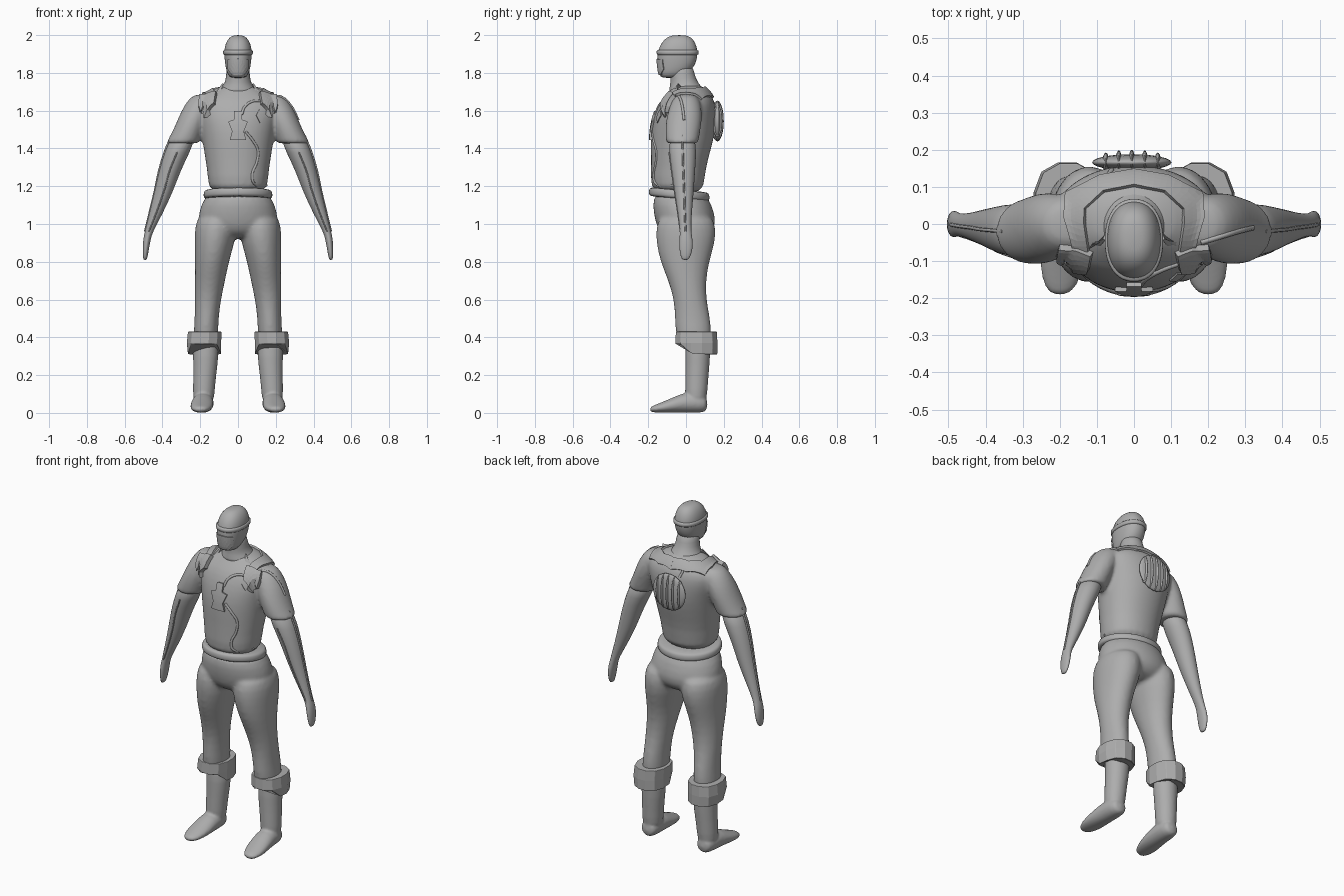
import bpy
import bmesh
from math import cos, sin, pi, sqrt
from mathutils import Vector, Matrix

old = bpy.data.objects.get("Cube")
if old:
    bpy.data.objects.remove(old, do_unlink=True)

# One plain material for the whole figure
grey = bpy.data.materials.new("plain grey")
grey.use_nodes = True
shade = (0.42, 0.42, 0.42, 1)
grey.diffuse_color = shade
grey.node_tree.nodes["Principled BSDF"].inputs["Base Color"].default_value = shade


def loft(bm, rings, side=1, axis="z", sides=24, power=2.0):
    """Skin a closed tube over elliptical rings (x, y, z, radius a, radius b)."""
    loops = []
    for cx, cy, cz, ra, rb in rings:
        loop = []
        for i in range(sides):
            angle = 2 * pi * (i + 0.5) / sides
            c, s = cos(angle), sin(angle)
            grow = (abs(c) ** power + abs(s) ** power) ** (-1 / power)
            a, b = ra * c * grow, rb * s * grow
            offset = (a, b, 0) if axis == "z" else (a, 0, b)
            point = Vector((cx, cy, cz)) + Vector(offset)
            point.x *= side
            loop.append(bm.verts.new(point))
        loops.append(loop)
    for low, high in zip(loops, loops[1:]):
        for i in range(sides):
            j = (i + 1) % sides
            bm.faces.new((low[i], low[j], high[j], high[i]))
    bm.faces.new(loops[0])
    bm.faces.new(loops[-1])
    return loops


def finish(bm, name, smooth=True, subdivide=0, fuse=0):
    """Turn the bmesh into an object, optionally fusing its parts into one skin."""
    bmesh.ops.recalc_face_normals(bm, faces=bm.faces)
    mesh = bpy.data.meshes.new(name)
    bm.to_mesh(mesh)
    bm.free()
    mesh.materials.append(grey)
    for face in mesh.polygons:
        face.use_smooth = smooth
    obj = bpy.data.objects.new(name, mesh)
    bpy.context.collection.objects.link(obj)
    if subdivide:
        obj.modifiers.new("round", "SUBSURF").levels = subdivide
        obj.modifiers["round"].render_levels = subdivide
    if fuse:
        skin = obj.modifiers.new("fuse", "REMESH")
        skin.mode = "VOXEL"
        skin.voxel_size = fuse
        skin.use_smooth_shade = True
        relax = obj.modifiers.new("relax", "SMOOTH")
        relax.factor = 0.5
        relax.iterations = 5
    return obj


# Shirt: torso and short sleeves fused
bm = bmesh.new()
loft(bm, [(0, -.045, 1.15, .16, .14), (0, -.045, 1.25, .158, .142),
          (0, -.033, 1.35, .175, .152), (0, -.02, 1.45, .19, .168),
          (0, -.01, 1.53, .205, .17), (0, 0, 1.6, .225, .16),
          (0, .01, 1.66, .22, .14), (0, .015, 1.7, .15, .105),
          (0, .01, 1.74, .085, .075)], power=2.15)
for side in (1, -1):
    loft(bm, [(.17, 0, 1.69, .06, .05), (.19, 0, 1.655, .077, .075),
              (.22, -.005, 1.6, .08, .09), (.245, -.012, 1.54, .08, .096),
              (.27, -.018, 1.48, .082, .092), (.29, -.02, 1.435, .086, .086),
              (.295, -.02, 1.425, .086, .084)], side)
shirt = finish(bm, "shirt", subdivide=1, fuse=.01)

# Trousers: hips and both legs fused
bm = bmesh.new()
loft(bm, [(0, -.035, 1.18, .162, .135), (0, -.02, 1.1, .198, .158),
          (0, -.002, 1.02, .218, .164), (0, 0, .96, .2, .145),
          (0, 0, .92, .14, .09)])
for side in (1, -1):
    loft(bm, [(.11, 0, 1.06, .1, .14), (.118, 0, .98, .112, .16),
              (.124, -.002, .9, .106, .157), (.138, -.007, .8, .09, .13),
              (.148, .006, .7, .08, .1), (.16, .022, .6, .07, .086),
              (.166, .035, .5, .063, .094), (.17, .04, .42, .066, .096),
              (.172, .045, .36, .06, .08)], side)
finish(bm, "trousers", subdivide=1, fuse=.011)

# Neck
bm = bmesh.new()
loft(bm, [(0, -.025, 1.85, .058, .06), (0, -.02, 1.79, .063, .066),
          (0, -.01, 1.75, .068, .072), (0, .002, 1.715, .09, .09),
          (0, .01, 1.68, .13, .11)])
finish(bm, "neck", subdivide=1)

# Head
skull = [(0, -.085, 1.772, .035, .045), (0, -.07, 1.79, .055, .072),
         (0, -.052, 1.83, .066, .096), (0, -.046, 1.88, .072, .107),
         (0, -.043, 1.92, .074, .105), (0, -.04, 1.96, .065, .09),
         (0, -.037, 1.988, .046, .066), (0, -.035, 2.0, .022, .034)]
bm = bmesh.new()
loft(bm, skull, power=2.3)
head = finish(bm, "head", subdivide=1)

# Cap rim around the brow
bm = bmesh.new()
loft(bm, [(0, -.044, z, .074 + d, .107 + d)
          for z, d in ((1.893, 0), (1.897, .005), (1.918, .006), (1.923, 0))], power=2.3)
finish(bm, "cap_rim", subdivide=1)

# Belt, dipping a little toward the back
bm = bmesh.new()
loft(bm, [(0, -.036, z, .172 + d, .15 + d)
          for z, d in ((1.128, 0), (1.135, .011), (1.155, .013), (1.172, .008), (1.18, -.004))])
for v in bm.verts:
    v.co.z -= v.co.y * 0.09
finish(bm, "belt", subdivide=1)

arm = [(.285, -.02, 1.47, .068, .07), (.322, -.017, 1.38, .067, .073),
       (.362, -.014, 1.28, .057, .062), (.39, -.01, 1.18, .05, .052),
       (.436, -.006, 1.05, .035, .036), (.472, -.002, .96, .021, .028),
       (.482, 0, .92, .02, .036), (.488, 0, .87, .017, .036),
       (.491, -.002, .83, .013, .027), (.492, -.004, .808, .008, .015)]
for side, label in ((1, "left"), (-1, "right")):
    # Bare arm with mitten hand
    bm = bmesh.new()
    loft(bm, arm, side)
    finish(bm, label + "_arm", subdivide=1)

    # Boot: shaft and foot fused
    bm = bmesh.new()
    loft(bm, [(.172, .062, .4, .07, .066), (.17, .062, .3, .068, .067),
              (.176, .058, .2, .061, .062), (.181, .054, .12, .058, .06),
              (.183, .052, .04, .055, .055)], side)
    loft(bm, [(.183, .115, .045, .035, .036), (.184, .08, .052, .054, .052),
              (.186, 0, .056, .058, .056), (.19, -.06, .043, .061, .043),
              (.195, -.12, .03, .06, .03), (.198, -.17, .021, .044, .019),
              (.2, -.192, .018, .022, .012)], side, axis="y")
    finish(bm, label + "_boot", subdivide=1, fuse=.007)

    # Turned boot cuff, cut higher at the front
    bm = bmesh.new()
    rows = loft(bm, [(.176, .055, .43, .09, .11), (.18, .055, .37, .092, .113),
                     (.178, .055, .31, .088, .112)], side, sides=12, power=2.5)
    for v in rows[-1]:
        v.co.z += max(0, min(.055, .03 - v.co.y))
    cuff = finish(bm, label + "_boot_cuff", smooth=False)
    bevel = cuff.modifiers.new("edge", "BEVEL")
    bevel.width = .006
    bevel.segments = 2

# Surface projection for trim pieces
depsgraph = bpy.context.evaluated_depsgraph_get()
VIEWS = {"front": (lambda a, b: Vector((a, -1, b)), Vector((0, 1, 0))),
         "back": (lambda a, b: Vector((a, 1, b)), Vector((0, -1, 0))),
         "top": (lambda a, b: Vector((a, b, 3)), Vector((0, 0, -1)))}


def snap(target, view, a, b):
    place, aim = VIEWS[view]
    start = place(a, b)
    body = target.evaluated_get(depsgraph)
    hit = body.ray_cast(start, aim)
    if not hit[0]:
        hit = body.closest_point_on_mesh(start + aim * 0.9)
    return hit[1]


def plate(name, target, view, outline, thickness, side=1):
    """Drape a flat outline over a part and thicken it."""
    bm = bmesh.new()
    bm.faces.new([bm.verts.new((a * side, b, 0)) for a, b in outline])
    bmesh.ops.triangulate(bm, faces=bm.faces)
    bmesh.ops.subdivide_edges(bm, edges=bm.edges, cuts=4, use_grid_fill=True)
    for v in bm.verts:
        v.co = snap(target, view, v.co.x, v.co.y)
    obj = finish(bm, name, smooth=False)
    solid = obj.modifiers.new("thickness", "SOLIDIFY")
    solid.thickness = thickness
    solid.offset = 0


def cord(name, points, radius):
    data = bpy.data.curves.new(name, "CURVE")
    data.dimensions = "3D"
    data.bevel_depth = radius
    data.bevel_resolution = 2
    data.resolution_u = 6
    data.use_fill_caps = True
    line = data.splines.new("BEZIER")
    line.bezier_points.add(len(points) - 1)
    for knot, point in zip(line.bezier_points, points):
        knot.co = point
        knot.handle_left_type = knot.handle_right_type = "AUTO"
    data.materials.append(grey)
    bpy.context.collection.objects.link(bpy.data.objects.new(name, data))


# Shoulder yoke, buckles and arm piping on both sides
for side, label in ((1, "left"), (-1, "right")):
    plate(label + "_yoke", shirt, "top",
          [(.12, -.07), (.16, -.07), (.19, .02), (.18, .08), (.09, .125), (0, .14),
           (0, .1), (.08, .085), (.13, .04), (.13, 0)], .022, side)
    plate(label + "_shoulder_buckle", shirt, "top",
          [(.11, -.075), (.12, -.12), (.17, -.115), (.21, -.085),
           (.2, -.055), (.15, -.06)], .045, side)
    cord(label + "_arm_piping",
         [(side * (x + a), y, z) for x, y, z, a, b in arm[:6]], .005)
    cord(label + "_front_piping",
         [(side * x, y - b, z) for x, y, z, a, b in arm[1:6]], .004)

# Chest unit, small badge plate and face mask
plate("chest_unit", shirt, "front",
      [(-.02, 1.595), (.02, 1.595), (.02, 1.55), (.05, 1.54), (.03, 1.49), (.042, 1.445),
       (-.042, 1.445), (-.03, 1.49), (-.05, 1.54), (-.02, 1.55)], .024)
plate("chest_badge", shirt, "front",
      [(.115, 1.61), (.14, 1.575), (.115, 1.535), (.095, 1.575)], .01)
plate("face_mask", head, "front",
      [(-.052, 1.87), (0, 1.875), (.052, 1.87), (.05, 1.82), (.03, 1.79),
       (-.03, 1.79), (-.05, 1.82)], .012)

# Cables across chest, shoulder and back
for name, view, path in (
        ("upper_cable", "front", [(.13, 1.65), (.08, 1.65), (.035, 1.62), (.02, 1.58)]),
        ("lower_cable", "front", [(.04, 1.49), (.08, 1.44), (.105, 1.39), (.1, 1.33),
                                  (.075, 1.26), (.085, 1.215), (.15, 1.205)]),
        ("shoulder_cable", "top", [(.18, -.05), (.23, -.035), (.28, -.02), (.32, -.01)]),
        ("back_cable", "top", [(-.06, .1), (-.07, .125), (-.06, .145)])):
    cord(name, [snap(shirt, view, a, b) for a, b in path], .007)

# Round back pack with vertical ribs
bm = bmesh.new()
ribs = [(0, .107, .022, 1)]
ribs += [(x, .009, .034, sqrt(1 - (x / .11) ** 2)) for x in (-.07, -.035, 0, .035, .07)]
for x, width, depth, reach in ribs:
    where = Matrix.Translation((x - .006, .166, 1.545))
    size = Matrix.Diagonal((width, depth * reach, .108 * reach, 1))
    bmesh.ops.create_uvsphere(bm, u_segments=24, v_segments=14, radius=1, matrix=where @ size)
finish(bm, "back_pack")
